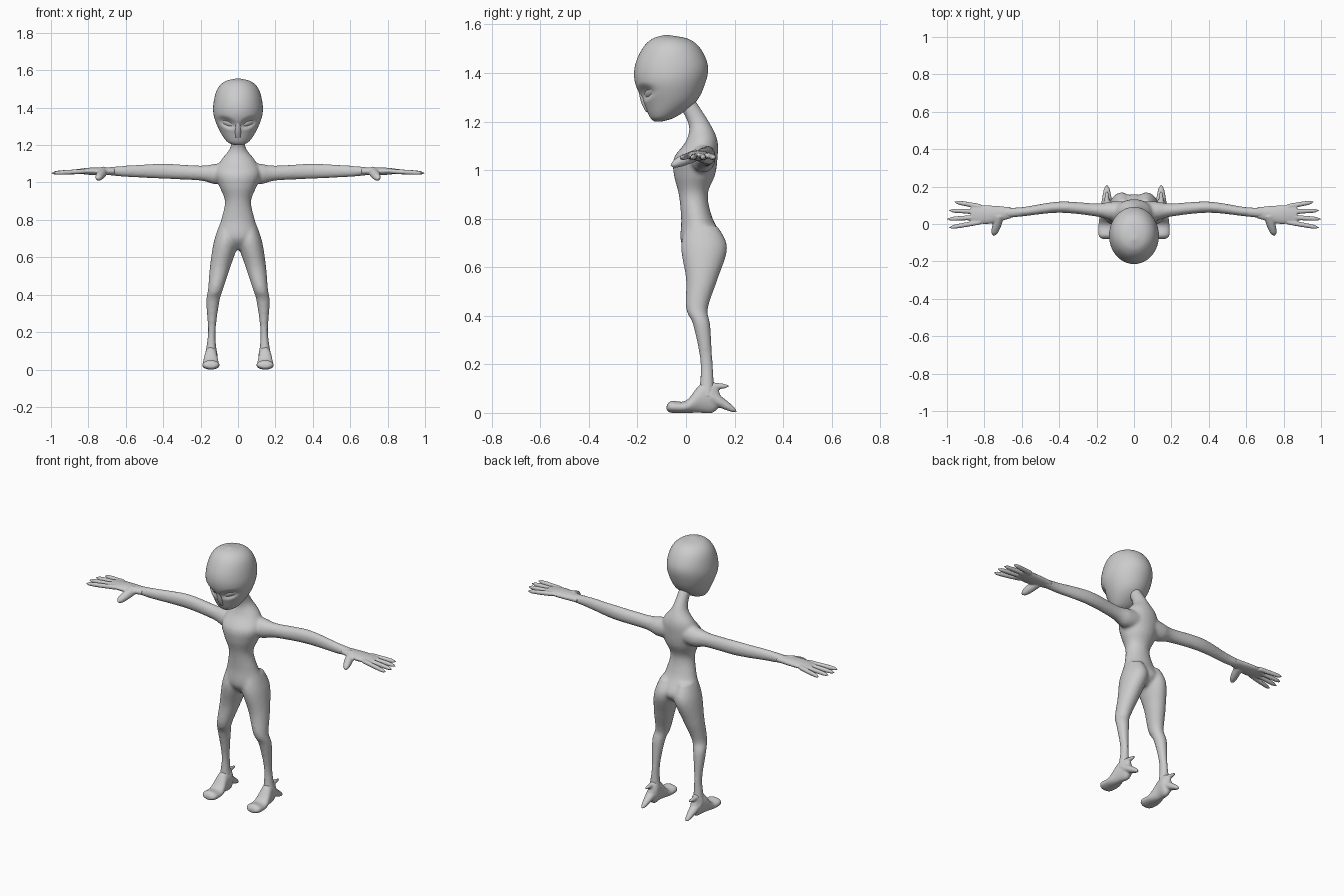
import bpy, bmesh, math
from mathutils import Vector, Matrix

cube = bpy.data.objects.get("Cube")
if cube:
    bpy.data.objects.remove(cube, do_unlink=True)

skin = bpy.data.materials.new("light grey skin")
skin.use_nodes = True
GREY = (0.6, 0.6, 0.6, 1)
skin.diffuse_color = GREY
skin.node_tree.nodes["Principled BSDF"].inputs["Base Color"].default_value = GREY

# For each lofting direction: the lengthwise axis, then the two crosswise axes
AXES = {"x": (0, 1, 2), "y": (1, 0, 2), "z": (2, 0, 1)}


def spline(before, start, end, after, t):
    """Catmull-Rom blend from the start station to the end station."""
    blended = []
    for a, b, c, d in zip(before, start, end, after):
        linear = c - a
        square = 2 * a - 5 * b + 4 * c - d
        cubic = 3 * b - a - 3 * c + d
        blended.append(b + (linear * t + square * t ** 2 + cubic * t ** 3) / 2)
    return blended


def loft(bm, axis, stations, sides=24, steps=5):
    """Oval tube; a station is (position, low u, high u, low v, high v)."""
    padded = [stations[0], *stations, stations[-1]]
    rows = []
    for window in zip(padded, padded[1:], padded[2:], padded[3:]):
        rows += [spline(*window, step / steps) for step in range(steps)]
    rows.append(stations[-1])
    along, across, up = AXES[axis]
    rings = []
    for position, u_low, u_high, v_low, v_high in rows:
        ring = []
        for side in range(sides):
            angle = math.tau * side / sides
            point = Vector()
            point[along] = position
            point[across] = (u_low + u_high + (u_high - u_low) * math.cos(angle)) / 2
            point[up] = (v_low + v_high + (v_high - v_low) * math.sin(angle)) / 2
            ring.append(bm.verts.new(point))
        rings.append(ring)
    for lower, upper in zip(rings, rings[1:]):
        for side in range(sides):
            following = (side + 1) % sides
            bm.faces.new((lower[side], lower[following], upper[following], upper[side]))
    bm.faces.new(rings[0])
    bm.faces.new(rings[-1])


def upright(bm, rows, **options):
    """Vertical loft centred on x = 0; a row is (height, half width, front, back)."""
    stations = [(height, -half, half, front, back) for height, half, front, back in rows]
    loft(bm, "z", stations, **options)


def digit(bm, axis, start, end, radius, bluntness):
    """Straight finger or claw whose radius shrinks towards its tip."""
    along, across, up = AXES[axis]
    stations = []
    count = 8
    for step in range(count + 1):
        t = step / count
        centre = Vector(start).lerp(Vector(end), t)
        r = radius * math.sqrt(1 - t ** bluntness) + .002
        stations.append((centre[along], centre[across] - r, centre[across] + r,
                         centre[up] - r, centre[up] + r))
    loft(bm, axis, stations, sides=12, steps=2)


def finish(name, bm, voxel=None, mirror=True):
    """Turn the mesh into a smooth object, mirrored and fused where asked."""
    bmesh.ops.recalc_face_normals(bm, faces=bm.faces)
    for face in bm.faces:
        face.smooth = True
    mesh = bpy.data.meshes.new(name)
    bm.to_mesh(mesh)
    bm.free()
    mesh.materials.append(skin)
    part = bpy.data.objects.new(name, mesh)
    bpy.context.collection.objects.link(part)
    if mirror:
        part.modifiers.new("Mirror", "MIRROR").use_mirror_merge = False
    if voxel:
        fuse = part.modifiers.new("Fuse", "REMESH")
        fuse.mode = "VOXEL"
        fuse.voxel_size = voxel
        fuse.use_smooth_shade = True
        soften = part.modifiers.new("Soften", "SMOOTH")
        soften.factor = .5
        soften.iterations = 3


# Body: neck and torso, with one arm and one leg that are mirrored and fused
bm = bmesh.new()
upright(bm, [
    (1.3, .03, -.05, .03), (1.19, .04, .01, .1), (1.12, .09, 0, .13),
    (1.05, .12, -.05, .13), (.98, .1, -.05, .12), (.9, .07, -.03, .09),
    (.8, .09, -.02, .11), (.7, .12, -.02, .16), (.64, .07, .03, .11)])
loft(bm, "x", [
    (.03, .03, .12, 1, 1.11), (.12, .02, .12, .99, 1.1), (.2, .04, .11, 1.01, 1.09),
    (.4, .06, .12, 1.02, 1.1), (.6, .04, .09, 1.03, 1.09), (.7, .03, .09, 1.04, 1.08)])
loft(bm, "z", [
    (.77, .02, .1, 0, .13), (.68, 0, .13, -.02, .17), (.55, .04, .15, 0, .13),
    (.43, .08, .16, 0, .09), (.36, .1, .17, .03, .1), (.2, .12, .16, .06, .11),
    (.06, .11, .18, .05, .12)])
finish("body", bm, voxel=.009)

# Hands: flat palm, four spread fingers and a drooping thumb
bm = bmesh.new()
loft(bm, "x", [(.66, .03, .09, 1.04, 1.08), (.78, 0, .1, 1.04, 1.08), (.87, .01, .1, 1.05, 1.07)])
for i in range(4):
    knuckle = (.82, .01 + .028 * i, 1.06)
    tip = (1 - .01 * (i - 1) ** 2, -.02 + .046 * i, 1.05)
    digit(bm, "x", knuckle, tip, radius=.011, bluntness=6)
digit(bm, "y", (.72, .04, 1.06), (.75, -.065, 1.02), radius=.024, bluntness=3)
finish("hands", bm, voxel=.005)

# Feet: broad toe pad rising to the ankle, with two claws behind the heel
bm = bmesh.new()
loft(bm, "y", [
    (-.08, .12, .17, .01, .03), (-.06, .1, .19, 0, .05), (0, .1, .19, 0, .05),
    (.06, .11, .18, 0, .12), (.11, .11, .17, 0, .13), (.14, .13, .16, .03, .08)])
digit(bm, "y", (.145, .1, .07), (.145, .21, .006), radius=.03, bluntness=1)
digit(bm, "y", (.145, .1, .11), (.145, .18, .11), radius=.015, bluntness=1)
finish("feet", bm, voxel=.006)

# Head: large cranium tapering to a small chin, with sunken slanted sockets
EYE = Vector((.06, 0, 1.32))
SLANT = Matrix.Rotation(math.radians(-24), 3, "Y")

bm = bmesh.new()
upright(bm, [
    (1.2, .02, -.13, -.1), (1.22, .06, -.15, -.04), (1.28, .1, -.175, .04),
    (1.36, .13, -.21, .08), (1.43, .13, -.21, .09), (1.5, .11, -.18, .06),
    (1.54, .07, -.14, .01), (1.556, .01, -.09, -.07)], sides=64, steps=10)
for vert in bm.verts:
    if vert.co.y < -.06:
        offset = Vector((abs(vert.co.x), 0, vert.co.z)) - EYE
        local = SLANT.inverted() @ offset
        distance = math.hypot(local.x / .068, local.z / .034)
        if distance < 1:
            vert.co.y += .024 * (1 - distance ** 2) ** 2
finish("head", bm, mirror=False)

# Eyes: flattened almond bulges following the curve of the face
bm = bmesh.new()
bmesh.ops.create_uvsphere(bm, u_segments=24, v_segments=14, radius=1)
for vert in bm.verts:
    shaped = SLANT @ Vector((vert.co.x * .04, 0, vert.co.z * .017))
    depth = vert.co.y * .014 + shaped.x * .6 - shaped.z * .2
    vert.co = EYE + shaped + Vector((0, depth - .146, 0))
finish("eyes", bm)

# Nose: narrow ridge running down from the brow
bm = bmesh.new()
upright(bm, [(1.35, .01, -.2, -.17), (1.28, .016, -.185, -.15), (1.24, .014, -.165, -.14)], sides=16)
finish("nose", bm, mirror=False)
